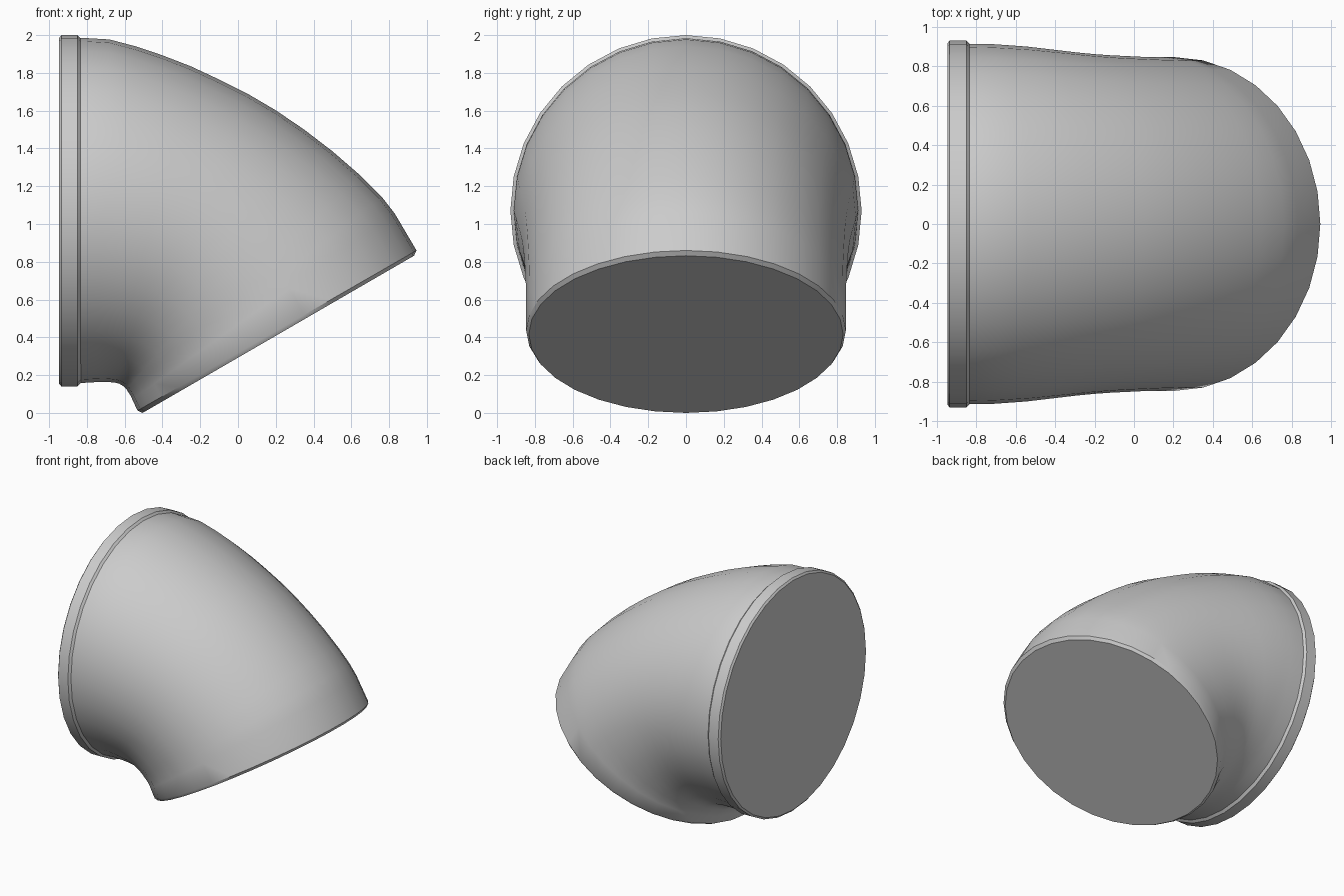
import bpy, bmesh, math

cube = bpy.data.objects.get("Cube")
if cube:
    bpy.data.objects.remove(cube, do_unlink=True)

SIDES = 32

grey = bpy.data.materials.new("plain grey")
grey.use_nodes = True
colour = (0.6, 0.6, 0.6, 1)
grey.diffuse_color = colour
grey.node_tree.nodes["Principled BSDF"].inputs["Base Color"].default_value = colour


def loft(name, sections):
    """Skin elliptical rings, each given by its outer point, inner point (x, z) and half width."""
    bm = bmesh.new()
    rings = []
    for (ox, oz), (ix, iz), width in sections:
        cx, cz = (ox + ix) / 2, (oz + iz) / 2
        ring = []
        for i in range(SIDES):
            a = math.tau * i / SIDES
            c, s = math.cos(a), math.sin(a)
            ring.append(bm.verts.new((cx + (ox - cx) * c, width * s, cz + (oz - cz) * c)))
        rings.append(ring)
    for lower, upper in zip(rings, rings[1:]):
        for i in range(SIDES):
            j = (i + 1) % SIDES
            bm.faces.new((lower[i], lower[j], upper[j], upper[i]))
    bm.faces.new(rings[0])
    bm.faces.new(rings[-1])
    bmesh.ops.recalc_face_normals(bm, faces=bm.faces)
    mesh = bpy.data.meshes.new(name)
    bm.to_mesh(mesh)
    bm.free()
    mesh.materials.append(grey)
    obj = bpy.data.objects.new(name, mesh)
    bpy.context.collection.objects.link(obj)
    bpy.ops.object.select_all(action="DESELECT")
    obj.select_set(True)
    bpy.context.view_layer.objects.active = obj
    bpy.ops.object.shade_smooth_by_angle(angle=math.radians(35))
    return obj


def upright(x, r):
    """Vertical round section of the large end."""
    return (x, 1.07 + r), (x, 1.07 - r), r


# Collar around the large opening, with softened rims
loft("collar", [upright(-0.947, 0.915), upright(-0.935, 0.93),
                upright(-0.85, 0.93), upright(-0.83, 0.91)])

# Elbow body sweeping down to the slanted small end
loft("elbow_body", [
    upright(-0.86, 0.914),
    ((-0.80, 1.984), (-0.80, 0.16), 0.914),
    ((-0.68, 1.977), (-0.75, 0.163), 0.912),
    ((-0.54, 1.94), (-0.72, 0.164), 0.906),
    ((-0.40, 1.893), (-0.69, 0.164), 0.9),
    ((-0.25, 1.835), (-0.67, 0.162), 0.89),
    ((-0.10, 1.765), (-0.65, 0.16), 0.88),
    ((0.05, 1.69), (-0.63, 0.155), 0.87),
    ((0.20, 1.602), (-0.615, 0.147), 0.862),
    ((0.35, 1.50), (-0.602, 0.138), 0.856),
    ((0.50, 1.385), (-0.59, 0.125), 0.852),
    ((0.65, 1.255), (-0.578, 0.105), 0.848),
    ((0.76, 1.145), (-0.568, 0.09), 0.846),
    ((0.83, 1.055), (-0.56, 0.072), 0.846),
    ((0.945, 0.86), (-0.532, 0.012), 0.846),
    ((0.932, 0.832), (-0.505, 0.0), 0.832),
])
